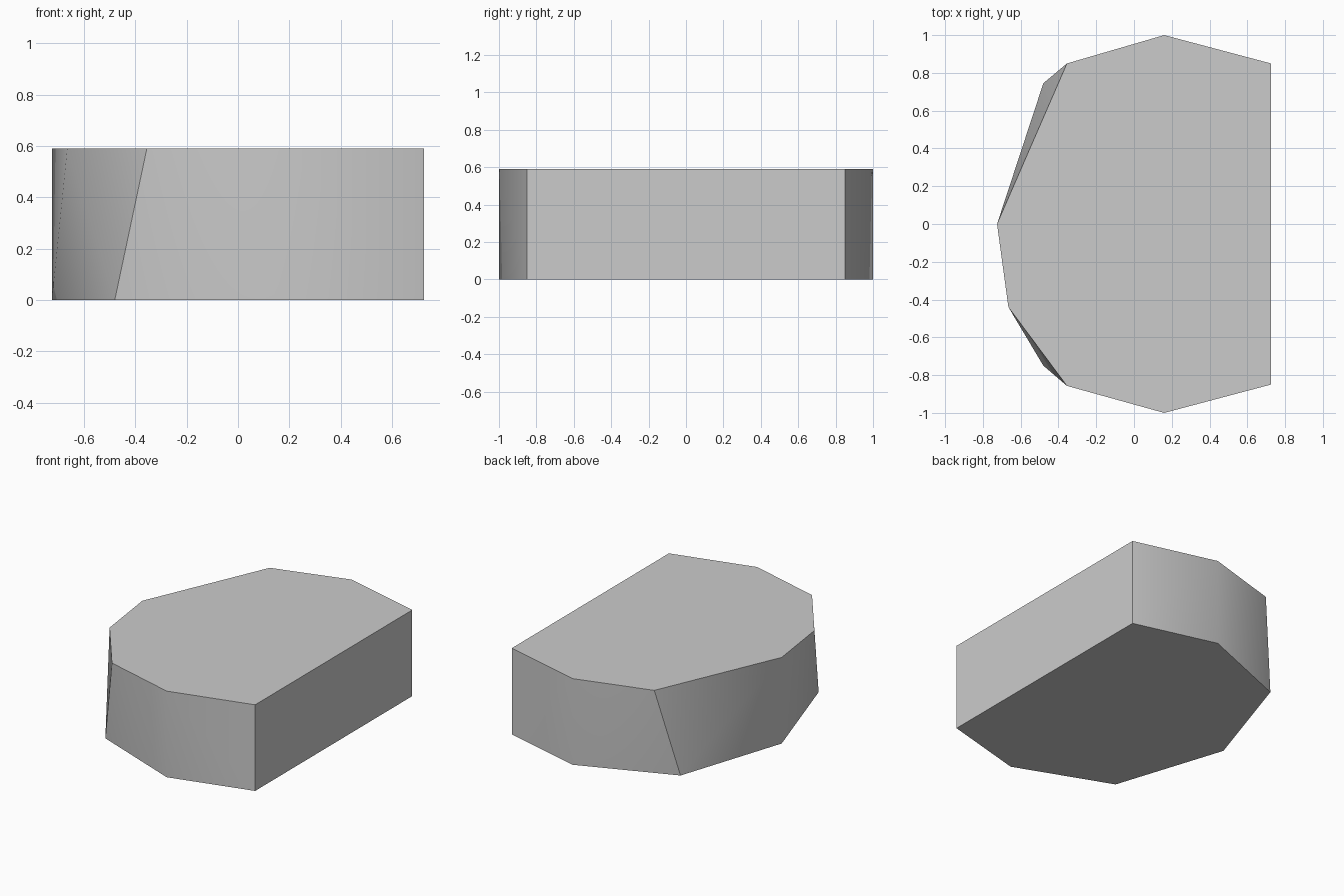
import bpy, bmesh
from math import radians

cube = bpy.data.objects.get("Cube")
if cube:
    bpy.data.objects.remove(cube, do_unlink=True)

HEIGHT = 0.59

# Outlines of the block: the base is symmetric, the top has one extra corner
shared = [(0.725, 0.85), (0.16, 1.0), (-0.725, 0), (0.16, -1.0), (0.725, -0.85)]
base = shared + [(-0.48, 0.745), (-0.48, -0.75)]
top = shared + [(-0.355, 0.85), (-0.665, -0.44), (-0.355, -0.857)]

# Convex block spanning both outlines
bm = bmesh.new()
for outline, z in ((base, 0), (top, HEIGHT)):
    for x, y in outline:
        bm.verts.new((x, y, z))
bmesh.ops.convex_hull(bm, input=bm.verts[:])
bmesh.ops.dissolve_limit(bm, angle_limit=radians(0.5), verts=bm.verts[:], edges=bm.edges[:])
bmesh.ops.recalc_face_normals(bm, faces=bm.faces[:])

mesh = bpy.data.meshes.new("faceted_block")
bm.to_mesh(mesh)
bm.free()
block = bpy.data.objects.new("faceted_block", mesh)
bpy.context.collection.objects.link(block)

# Plain grey
grey = bpy.data.materials.new("light_grey")
grey.use_nodes = True
colour = (0.6, 0.6, 0.6, 1)
grey.diffuse_color = colour
grey.node_tree.nodes["Principled BSDF"].inputs["Base Color"].default_value = colour
mesh.materials.append(grey)

# Shallow side corners are smooth, rims and steep corners stay sharp
bpy.ops.object.select_all(action="DESELECT")
block.select_set(True)
bpy.context.view_layer.objects.active = block
bpy.ops.object.shade_smooth_by_angle(angle=radians(33))
